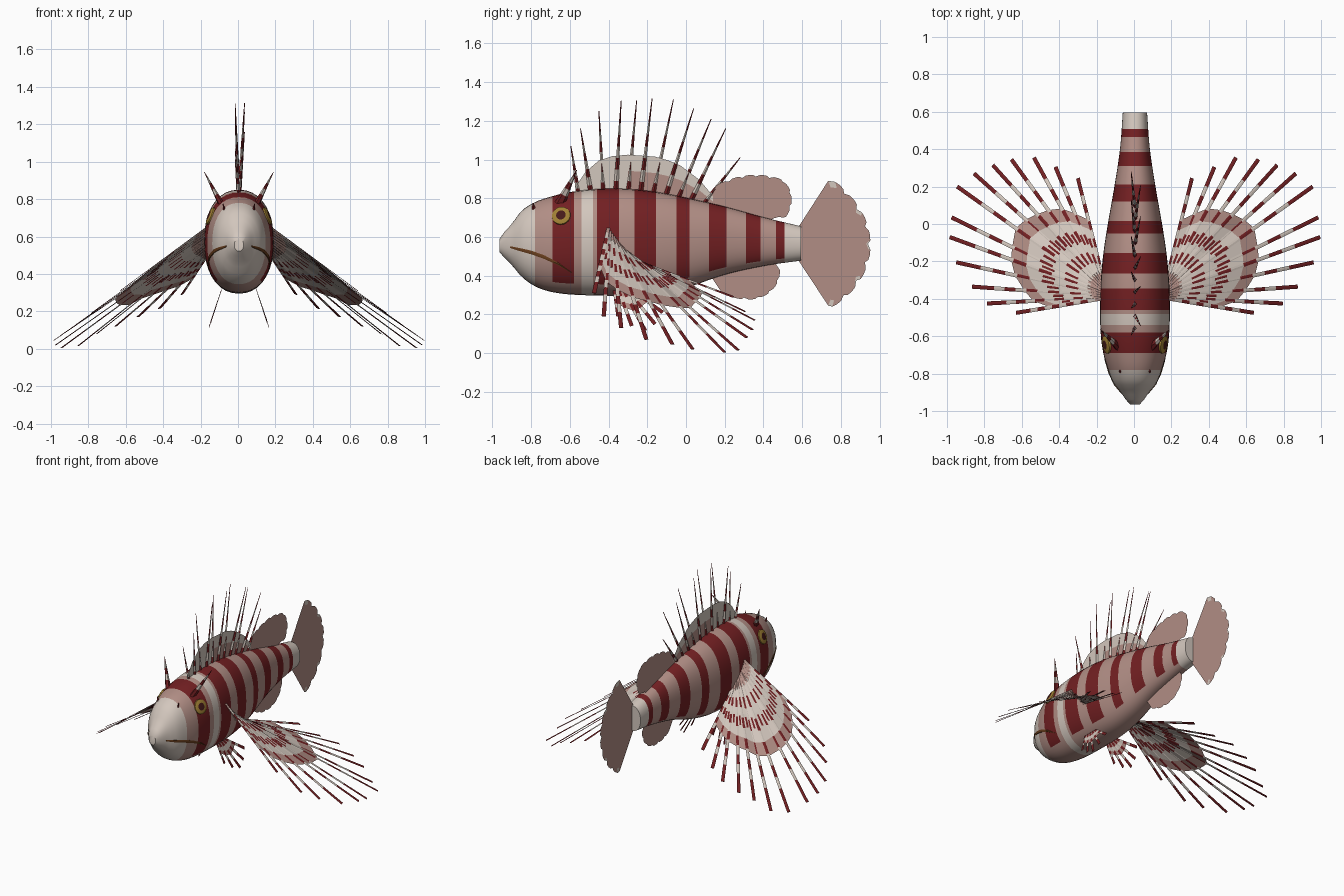
import bpy, bmesh, math
from mathutils import Vector

if "Cube" in bpy.data.objects:
    bpy.data.objects.remove(bpy.data.objects["Cube"])

CX = 0.005  # mirror plane of the fish


def mat(name, rgb):
    m = bpy.data.materials.new(name)
    m.diffuse_color = (*rgb, 1)
    m.use_nodes = True
    m.node_tree.nodes["Principled BSDF"].inputs["Base Color"].default_value = m.diffuse_color
    return m


MATS = [mat("cream", (0.65, 0.57, 0.51)), mat("dusty_pink", (0.44, 0.27, 0.235)),
        mat("dark_red", (0.17, 0.014, 0.016)), mat("gold", (0.36, 0.22, 0.035)),
        mat("pupil_dark", (0.06, 0.01, 0.01)), mat("mouth_brown", (0.13, 0.045, 0.012))]
CREAM, PINK, RED, GOLD, PUPIL, BROWN = range(6)


def finish(bm, name, smooth=False):
    bmesh.ops.recalc_face_normals(bm, faces=bm.faces)
    me = bpy.data.meshes.new(name)
    bm.to_mesh(me)
    bm.free()
    for m in MATS:
        me.materials.append(m)
    for p in me.polygons:
        p.use_smooth = smooth
    if smooth:
        me.set_sharp_from_angle(angle=math.radians(40))
    ob = bpy.data.objects.new(name, me)
    bpy.context.collection.objects.link(ob)
    return ob


def loft(bm, rings, colors):
    """Skin closed rings of points; one colour index per span."""
    vr = [[bm.verts.new(p) for p in r] for r in rings]
    n = len(vr[0])
    for k in range(len(vr) - 1):
        for i in range(n):
            j = (i + 1) % n
            f = bm.faces.new((vr[k][i], vr[k][j], vr[k + 1][j], vr[k + 1][i]))
            f.material_index = colors[k]
    for r, c in ((vr[0], colors[0]), (vr[-1], colors[-1])):
        bm.faces.new(r).material_index = c


def ray(bm, a, b, w0, w1, flat, up, colors, sides=4):
    """Tapered spine or flat ray from a to b, banded along its length."""
    a, b = Vector(a), Vector(b)
    d = (b - a).normalized()
    u = d.cross(Vector(up)).normalized()
    v = d.cross(u)
    n = len(colors)
    rings = []
    for k in range(n + 1):
        c, w = a.lerp(b, k / n), w0 + (w1 - w0) * k / n
        rings.append([c + u * w * math.cos(i * math.tau / sides)
                      + v * w * flat * math.sin(i * math.tau / sides) for i in range(sides)])
    loft(bm, rings, colors)


def sheet(bm, columns, color):
    """Grid of faces between columns of points; colour from rule(column, row)."""
    vs = [[bm.verts.new(p) for p in c] for c in columns]
    for i in range(len(vs) - 1):
        for j in range(len(vs[0]) - 1):
            f = bm.faces.new((vs[i][j], vs[i + 1][j], vs[i + 1][j + 1], vs[i][j + 1]))
            f.material_index = color(i, j)


def mx(p, s):
    return Vector((CX + s * p[0], p[1], p[2]))


# Body profile: y, top, bottom, half width
PROFILE = [(-.965, .588, .522, .025), (-.952, .61, .507, .04), (-.9, .668, .455, .075), (-.85, .735, .395, .115),
           (-.78, .78, .345, .143), (-.7, .808, .317, .167), (-.6, .832, .303, .182),
           (-.45, .848, .297, .187), (-.3, .848, .295, .182), (-.15, .832, .304, .168),
           (0, .803, .337, .145), (.2, .757, .405, .11), (.4, .702, .45, .08), (.595, .655, .478, .065)]


def body_at(y):
    k = max(i for i in range(len(PROFILE) - 1) if PROFILE[i][0] <= y + 1e-9 or i == 0)
    p, q = PROFILE[k], PROFILE[k + 1]
    o, r = PROFILE[max(k - 1, 0)], PROFILE[min(k + 2, len(PROFILE) - 1)]
    h = q[0] - p[0]
    t = (y - p[0]) / h
    res = []
    for c in (1, 2, 3):
        m0, m1 = (q[c] - o[c]) / (q[0] - o[0]) * h, (r[c] - p[c]) / (r[0] - p[0]) * h
        res.append((2*t**3 - 3*t*t + 1) * p[c] + (t**3 - 2*t*t + t) * m0
                   + (3*t*t - 2*t**3) * q[c] + (t**3 - t*t) * m1)
    return res


EXP = 0.9  # slightly boxy oval


def side_x(y, z):
    top, bot, w = body_at(y)
    s = min(1, abs(2 * (z - bot) / (top - bot) - 1)) ** (1 / EXP)
    return w * max(0, 1 - s * s) ** (EXP / 2)


# Body with crisp cross bands
BANDS = [(-.78, CREAM), (-.69, PINK), (-.58, RED), (-.54, PINK), (-.48, CREAM), (-.46, PINK), (-.345, RED),
         (-.265, PINK), (-.155, RED), (-.05, PINK), (.017, RED), (.12, PINK), (.21, RED), (.31, PINK),
         (.385, RED), (.465, PINK), (.508, RED), (.595, CREAM)]
ys, cols, y0 = [-.965], [], -.965
for y1, c in BANDS:
    n = max(2, math.ceil((y1 - y0) / .03))
    ys += [y0 + (y1 - y0) * (k + 1) / n for k in range(n)]
    cols += [c] * n
    y0 = y1
rings = []
for y in ys:
    top, bot, w = body_at(y)
    ring = []
    for i in range(36):
        a = math.tau * i / 36
        c, s = math.cos(a), math.sin(a)
        ring.append((CX + w * math.copysign(abs(c) ** EXP, c), y,
                     (top + bot) / 2 + (top - bot) / 2 * math.copysign(abs(s) ** EXP, s)))
    rings.append(ring)
bm = bmesh.new()
loft(bm, rings, cols)
for f in bm.faces:  # bands stop short of the belly
    p = f.calc_center_median()
    top, bot, w = body_at(min(p.y, .59))
    if f.material_index == RED and (p.z - bot) / (top - bot) < .09:
        f.material_index = PINK
finish(bm, "body", True)

# Spiny dorsal fin: membrane and banded spines
EDGE = [(-.57, .86), (-.52, .935), (-.45, .995), (-.38, 1.018), (-.3, 1.025), (-.16, 1.015),
        (-.09, .995), (-.03, .97), (.07, .895), (.14, .81)]
bm = bmesh.new()
columns = []
for y, z in EDGE:
    zb = body_at(y)[0] - .03
    columns.append([(CX, y, zb + (z - zb) * t) for t in (0, .6, 1)])
sheet(bm, columns, lambda i, j: PINK if j == 0 and i > 3 else CREAM)
finish(bm, "dorsal_membrane")
TIPS = [(-.595, 1.07), (-.545, 1.16), (-.45, 1.25), (-.335, 1.305), (-.255, 1.305), (-.175, 1.315),
        (-.065, 1.31), (.04, 1.265), (.13, 1.21), (.205, 1.16), (.28, 1.01)]
bm = bmesh.new()
for i, (y, z) in enumerate(TIPS):
    yb = -.555 + .64 * i / 10
    ray(bm, (CX, yb, body_at(yb)[0] - .02), (CX + (.03 if i % 2 else -.02), y, z), .013, .002, .8,
        (1, 0, 0), [RED, CREAM, RED, CREAM, RED, CREAM, RED, RED])
finish(bm, "dorsal_spines")


# Flat scalloped fins on the centre line
def flat_fin(name, root, rim, bulge, tipped=False):
    pts, tags = [Vector(p) for p in root], [False] * len(root)
    rim = [Vector(p) for p in rim]
    for i, (a, b) in enumerate(zip(rim, rim[1:])):
        d = b - a
        out = Vector((d.y, -d.x)) * bulge
        if out.dot((a + b) / 2 - pts[0]) < 0:
            out = -out
        pts += [a, a.lerp(b, .3) + out * .9, a.lerp(b, .6) + out, a.lerp(b, .85) + out * .8]
        tags += [tipped and i % 2 == 0, False, False, tipped and i % 2 == 1]
    pts.append(rim[-1])
    tags.append(False)
    c = sum(pts, Vector((0, 0))) / len(pts)
    bm = bmesh.new()
    mid = bm.verts.new((CX, *c))
    inner = [bm.verts.new((CX, *c.lerp(p, .9))) for p in pts]
    outer = [bm.verts.new((CX, *p)) for p in pts]
    for i in range(len(pts)):
        j = (i + 1) % len(pts)
        bm.faces.new((mid, inner[i], inner[j])).material_index = PINK
        f = bm.faces.new((inner[i], outer[i], outer[j], inner[j]))
        f.material_index = CREAM if tags[i] else PINK
    finish(bm, name)


flat_fin("tail_fin", [(.58, .48), (.58, .65)],
         [(.735, .89), (.815, .825), (.88, .745), (.925, .655), (.94, .565), (.925, .47),
          (.88, .375), (.815, .3), (.735, .245)], .2, True)
flat_fin("rear_dorsal_fin", [(.4, .66), (.1, .76)],
         [(.14, .84), (.22, .885), (.29, .905), (.36, .912), (.43, .905), (.5, .885), (.535, .83),
          (.535, .76), (.505, .7), (.43, .675)], .16)
flat_fin("anal_fin", [(.3, .46), (.12, .41)],
         [(.17, .335), (.23, .3), (.3, .287), (.37, .29), (.43, .32), (.47, .375), (.478, .44), (.42, .475)], .16)


# Paired fans of banded rays joined by a membrane
def fan(name, roots, tips, s, reach, width, bands, pattern, dashes):
    n = len(tips)
    pairs = []
    for i, t in enumerate(tips):
        root = Vector(roots[0]).lerp(Vector(roots[1]), i / (n - 1))
        pairs.append((mx(root, s), mx(t, s)))
    bm = bmesh.new()
    rows = len(pattern)
    sheet(bm, [[a.lerp(b, reach * k / rows) for k in range(rows + 1)] for a, b in pairs],
          lambda i, j: pattern[j])
    finish(bm, name + "_membrane")
    bm = bmesh.new()
    for i, (a, b) in enumerate(pairs):
        p, q = pairs[max(i - 1, 0)][1], pairs[min(i + 1, n - 1)][1]
        normal = (b - a).cross(q - p)
        ray(bm, a, b, width * .8, width, .14, normal, bands)
        if i < n - 1:  # red dashes between the rays
            a2, b2 = pairs[i + 1]
            m, e = (a + a2) / 2, (b + b2) / 2
            for t0, t1 in dashes:
                ray(bm, m.lerp(e, t0), m.lerp(e, t1), width * .7, width * .7, .25, normal, [RED])
    finish(bm, name + "_rays")


PECTORAL = [(.635, -.475, .31), (.79, -.425, .19), (.87, -.335, .13), (.955, -.205, .07), (.99, -.07, .045),
            (.98, .035, .02), (.95, .2, .004), (.86, .27, .015), (.76, .315, .08), (.66, .345, .12),
            (.54, .355, .17), (.425, .305, .215), (.305, .245, .29)]
PELVIC = [(.135, -.35, .19), (.15, -.28, .14), (.16, -.21, .115), (.15, -.16, .15), (.13, -.12, .21)]
MOUTH = [(-.91, .548), (-.86, .535), (-.8, .52), (-.73, .495), (-.66, .46), (-.59, .415)]
for s, side in ((1, "right"), (-1, "left")):
    fan(side + "_pectoral_fin", ((.175, -.4, .65), (.165, -.31, .5)), PECTORAL, s, .6, .011,
        [PINK, CREAM, RED, CREAM, RED, CREAM, RED, CREAM, RED, CREAM, RED, RED],
        [PINK, CREAM, CREAM, CREAM, CREAM, PINK], [(.32, .4)])
    fan(side + "_pelvic_fin", ((.09, -.37, .325), (.09, -.28, .325)), PELVIC, s, .5, .01,
        [RED, CREAM, RED, CREAM, RED, RED], [PINK, CREAM, PINK], [])

    # Eye: shallow disc following the head, gold ring and dark pupil
    eye = Vector((side_x(-.645, .71), -.645, .71))
    dy = Vector((side_x(-.625, .71) - side_x(-.665, .71), .04, 0))
    dz = Vector((side_x(-.645, .73) - side_x(-.645, .69), 0, .04))
    nrm = dy.cross(dz).normalized()
    u = dy.normalized()
    v = nrm.cross(u)
    rings = []
    for r, h in ((.05, -.015), (.048, .004), (.038, .008), (.025, .01), (.012, .011)):
        rings.append([mx(eye + nrm * h + r * (u * math.cos(i * math.tau / 20)
                      + v * math.sin(i * math.tau / 20)), s) for i in range(20)])
    bm = bmesh.new()
    loft(bm, rings, [GOLD, GOLD, GOLD, PUPIL])
    finish(bm, side + "_eye", True)

    # Horn above the eye and small nose tab
    bm = bmesh.new()
    ray(bm, mx((.085, -.66, .755), s), mx((.185, -.565, .945), s), .03, .002, .6, (1, 0, 0),
        [RED, RED, CREAM, RED, CREAM, RED], 6)
    finish(bm, side + "_brow_horn")
    bm = bmesh.new()
    ray(bm, mx((.075, -.785, .73), s), mx((.085, -.79, .775), s), .014, .003, .7, (1, 0, 0), [RED, RED])
    finish(bm, side + "_nose_tab")

    # Mouth line hugging the snout
    bm = bmesh.new()
    rings = []
    for i, (y, z) in enumerate(MOUTH):
        w = (.005, .009, .011, .011, .008, .002)[i]
        rings.append([mx((side_x(y, z) + .6 * w * math.cos(k * math.tau / 6), y,
                          z + w * math.sin(k * math.tau / 6)), s) for k in range(6)])
    loft(bm, rings, [BROWN] * 5)
    finish(bm, side + "_mouth_line", True)
